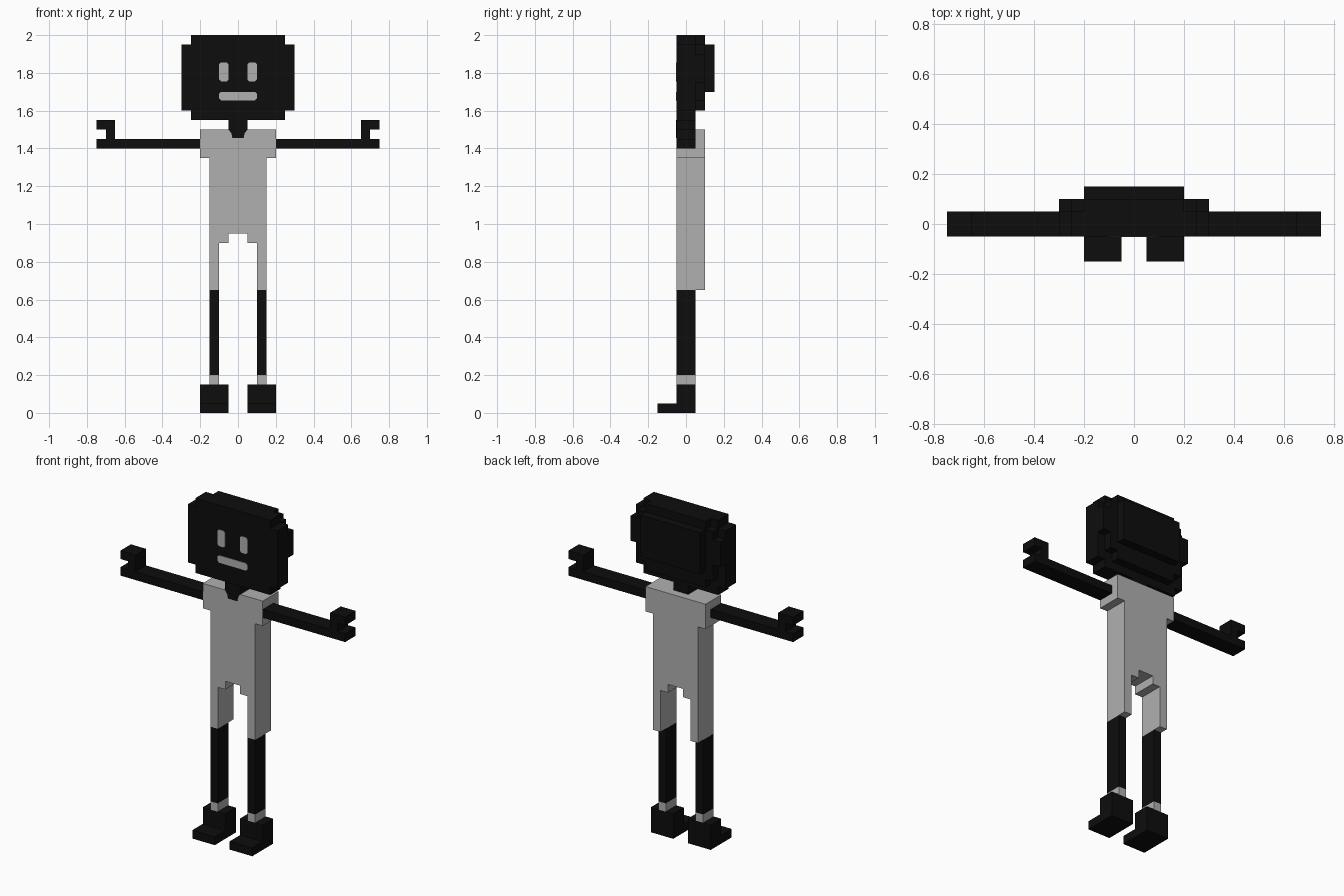
import bpy, bmesh

if "Cube" in bpy.data.objects:
    bpy.data.objects.remove(bpy.data.objects["Cube"])


def material(name, v):
    m = bpy.data.materials.new(name)
    m.diffuse_color = (v, v, v, 1)
    m.use_nodes = True
    m.node_tree.nodes["Principled BSDF"].inputs["Base Color"].default_value = m.diffuse_color
    return m


BLACK = material("black", 0.004)
GREY = material("light grey", 0.434)


def prism(name, pts, y0, y1, mat):
    """Front (x, z) outline extruded from y0 back to y1."""
    bm = bmesh.new()
    face = bm.faces.new([bm.verts.new((x, y0, z)) for x, z in pts])
    ext = bmesh.ops.extrude_face_region(bm, geom=[face])
    for v in ext["geom"]:
        if isinstance(v, bmesh.types.BMVert):
            v.co.y = y1
    bmesh.ops.recalc_face_normals(bm, faces=bm.faces[:])
    me = bpy.data.meshes.new(name)
    bm.to_mesh(me)
    bm.free()
    me.materials.append(mat)
    ob = bpy.data.objects.new(name, me)
    bpy.context.collection.objects.link(ob)
    return ob


def box(name, x0, x1, y0, y1, z0, z1, mat):
    return prism(name, [(x0, z0), (x1, z0), (x1, z1), (x0, z1)], y0, y1, mat)


def mirrored(half):
    """Complete a right-hand outline with its left-hand mirror image."""
    return half + [(-x, z) for x, z in reversed(half)]


def chamfered(x0, x1, z0, z1, c):
    return [(x0 + c, z0), (x1 - c, z0), (x1, z0 + c), (x1, z1 - c),
            (x1 - c, z1), (x0 + c, z1), (x0, z1 - c), (x0, z0 + c)]


# Head: three stepped layers from face to back
prism("head_front", mirrored([(.25, 1.55), (.25, 1.6), (.3, 1.6), (.3, 1.95),
                              (.25, 1.95), (.25, 2)]), -.05, .05, BLACK)
prism("head_middle", mirrored([(.2, 1.6), (.2, 1.65), (.25, 1.65), (.25, 1.75), (.3, 1.75),
                               (.3, 1.9), (.25, 1.9), (.25, 1.95), (.2, 1.95), (.2, 2)]),
      .05, .1, BLACK)
box("head_back", -.2, .2, .1, .15, 1.7, 1.95, BLACK)

# Neck and the open collar on the shirt front
box("neck", -.05, .05, -.05, .05, 1.5, 1.55, BLACK)
prism("collar_opening", mirrored([(.03, 1.455), (.035, 1.48), (.05, 1.5), (.05, 1.55)]),
      -.053, -.049, BLACK)

# Face plates
prism("mouth", chamfered(-.1, .1, 1.655, 1.7, .01), -.053, -.049, GREY)

# Shirt and shorts in one stepped outline
prism("clothes", mirrored([(.05, .95), (.05, .9), (.1, .9), (.1, .65), (.15, .65),
                           (.15, 1.35), (.2, 1.35), (.2, 1.5)]), -.05, .1, GREY)

for side, s in (("left", 1), ("right", -1)):
    a, b = sorted((s * .05, s * .1))
    prism(f"{side}_eye", chamfered(a, b, 1.755, 1.855, .01), -.053, -.049, GREY)
    # Arm with hooked hand
    prism(f"{side}_arm", [(s * x, z) for x, z in (
        (.2, 1.4), (.75, 1.4), (.75, 1.45), (.7, 1.45), (.7, 1.5), (.75, 1.5),
        (.75, 1.55), (.65, 1.55), (.65, 1.45), (.2, 1.45))], -.05, .05, BLACK)
    # Leg, sock, shoe and toe
    a, b = sorted((s * .1, s * .15))
    box(f"{side}_leg", a, b, -.05, .05, .2, .65, BLACK)
    box(f"{side}_sock", a, b, -.05, .05, .15, .2, GREY)
    a, b = sorted((s * .05, s * .2))
    box(f"{side}_shoe", a, b, -.05, .05, 0, .15, BLACK)
    box(f"{side}_toe", a, b, -.15, -.05, 0, .05, BLACK)
